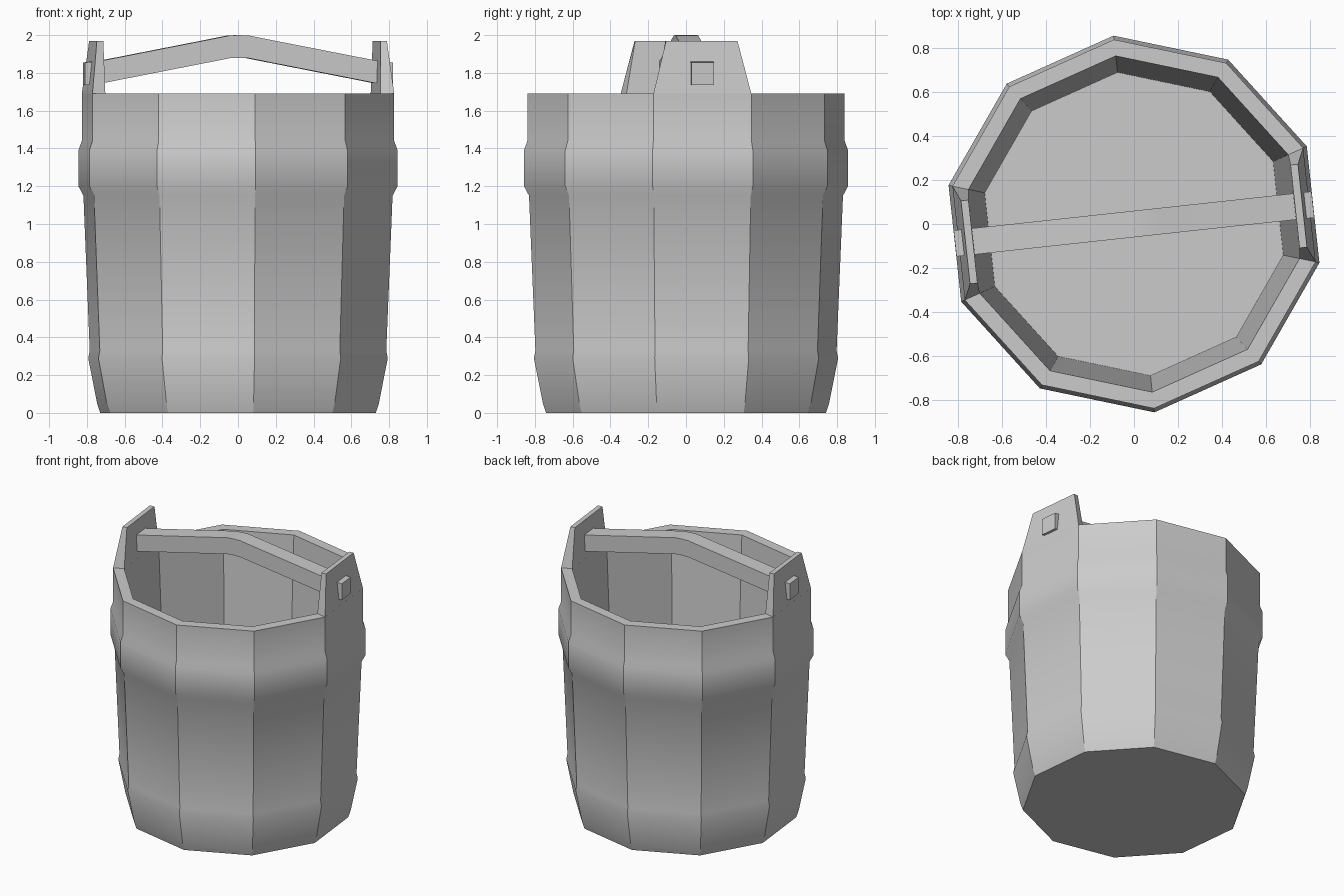
import bpy, bmesh, math
from mathutils import Matrix, Vector

if "Cube" in bpy.data.objects:
    bpy.data.objects.remove(bpy.data.objects["Cube"])

SIDES = 10
STEP = 2 * math.pi / SIDES
YAW = math.radians(6.2)            # direction of the handle
FLAT = math.cos(STEP / 2)          # corner radius to flat distance
TURN = Matrix.Rotation(YAW, 4, 'Z')

wood = bpy.data.materials.new("grey wood")
wood.use_nodes = True
GREY = (0.6, 0.6, 0.6, 1)
wood.diffuse_color = GREY
wood.node_tree.nodes["Principled BSDF"].inputs["Base Color"].default_value = GREY


def finish(name, bm, turn=TURN):
    """Turn the mesh into a shaded object."""
    bmesh.ops.recalc_face_normals(bm, faces=bm.faces)
    mesh = bpy.data.meshes.new(name)
    bm.transform(turn)
    bm.to_mesh(mesh)
    bm.free()
    mesh.materials.append(wood)
    obj = bpy.data.objects.new(name, mesh)
    bpy.context.collection.objects.link(obj)
    bpy.ops.object.select_all(action='DESELECT')
    obj.select_set(True)
    bpy.context.view_layer.objects.active = obj
    bpy.ops.object.shade_smooth_by_angle(angle=math.radians(30))
    return obj


def loft(bm, rings):
    """Bridge closed rings of points and cap both ends."""
    loops = [[bm.verts.new(p) for p in ring] for ring in rings]
    n = len(loops[0])
    for a, b in zip(loops, loops[1:]):
        for i in range(n):
            j = (i + 1) % n
            bm.faces.new((a[i], a[j], b[j], b[i]))
    bm.faces.new(loops[0])
    bm.faces.new(loops[-1])


# Bucket: outer wall with two swollen hoops, rim, inner wall, floor
profile = [(0.745, 0), (0.762, 0.05), (0.81, 0.29), (0.802, 0.33),
           (0.836, 1.15), (0.863, 1.2), (0.863, 1.39), (0.845, 1.44),
           (0.845, 1.69), (0.77, 1.69), (0.695, 0.06)]
bm = bmesh.new()
loft(bm, [[(r * math.cos((i + 0.5) * STEP), r * math.sin((i + 0.5) * STEP), z)
           for i in range(SIDES)] for r, z in profile])
finish("bucket", bm)

# Ears: two opposite staves carried above the rim, tapering upward
for name, angle in (("left_ear", 0), ("right_ear", math.pi)):
    bm = bmesh.new()
    half = math.tan(STEP / 2)
    rings = []
    for inner, outer, z, taper in ((0.77 * FLAT, 0.845 * FLAT, 1.688, 1),
                                   (0.738, 0.772, 1.97, 0.8)):
        w_in, w_out = inner * half * taper, outer * half * taper
        if taper < 1:
            w_in = w_out = 0.19
        rings.append([(inner, -w_in, z), (outer, -w_out, z),
                      (outer, w_out, z), (inner, w_in, z)])
    loft(bm, rings)
    finish(name, bm, TURN @ Matrix.Rotation(angle, 4, 'Z'))

# Handle: bent square bar whose ends pass through the ears
half_path = [(0.82, 1.795), (0.72, 1.807), (0.12, 1.924), (0.05, 1.938)]
path = [(-x, z) for x, z in half_path] + [(0, 1.94)] + half_path[::-1]
T = 0.06
bm = bmesh.new()
loft(bm, [[(x, -T, z - T), (x, T, z - T), (x, T, z + T), (x, -T, z + T)]
          for x, z in path])
finish("handle", bm)
